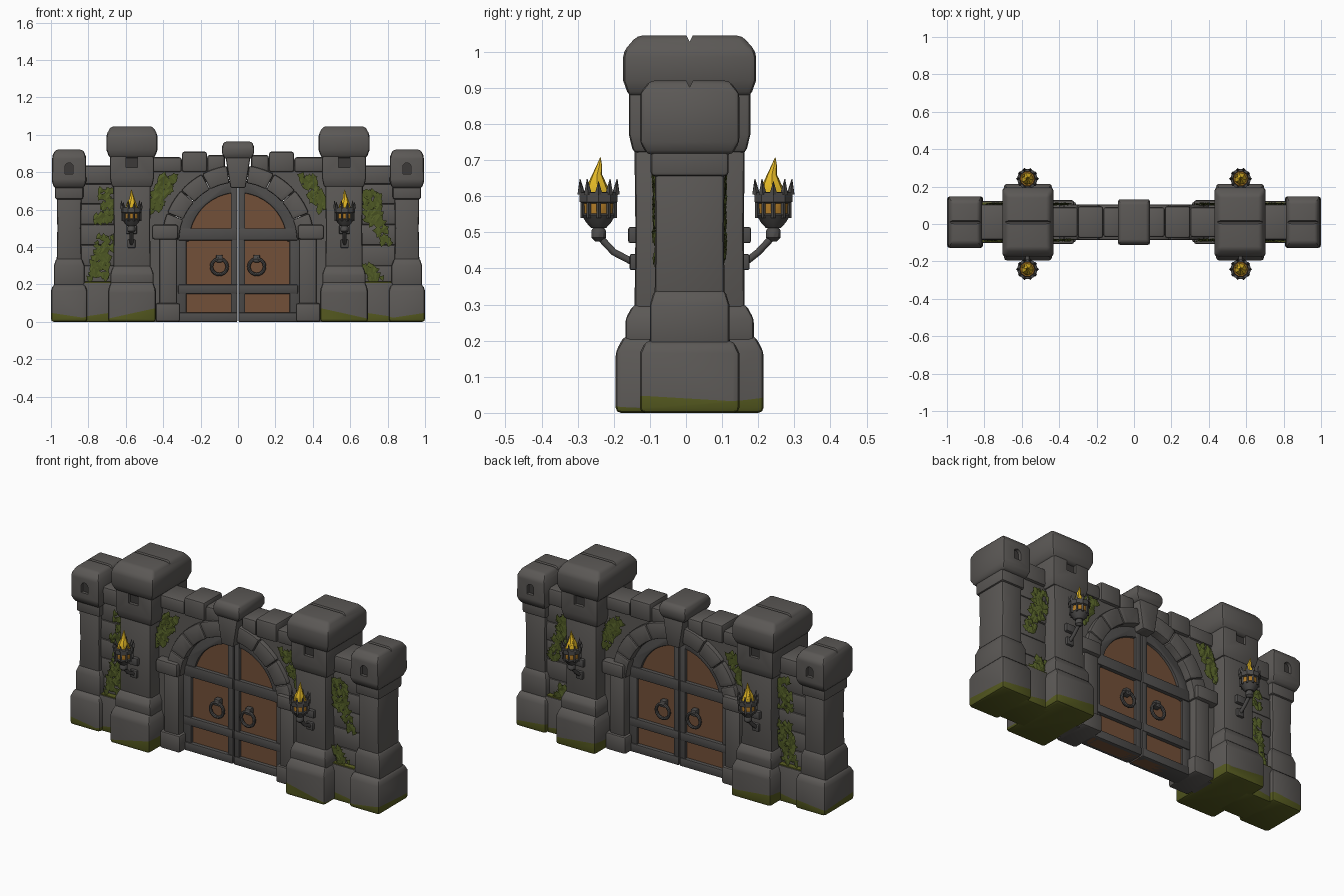
import bpy, bmesh, math, random
from mathutils import Vector

random.seed(4)
cube = bpy.data.objects.get("Cube")
if cube:
    bpy.data.objects.remove(cube, do_unlink=True)

CY = 0.01          # centre of the masonry in y
SPRING = 0.43      # height where the arch starts


def material(name, r, g, b):
    m = bpy.data.materials.new(name)
    m.use_nodes = True
    m.diffuse_color = (r, g, b, 1)
    bsdf = next(n for n in m.node_tree.nodes if n.type == 'BSDF_PRINCIPLED')
    bsdf.inputs["Base Color"].default_value = (r, g, b, 1)
    bsdf.inputs["Roughness"].default_value = 0.9
    return m


STONE = material("grey stone", .105, .098, .092)
DARK = material("shadowed stone", .045, .042, .04)
METAL = material("iron", .075, .072, .07)
WOOD = material("brown wood", .17, .08, .04)
MOSS = material("moss green", .09, .1, .014)
LEAF = material("ivy green", .085, .11, .02)
FLAME = material("flame yellow", .8, .5, .02)
EMBER = material("ember orange", .42, .19, .02)


def bake(ob):
    """Replace the mesh by its modified version."""
    dg = bpy.context.evaluated_depsgraph_get()
    me = bpy.data.meshes.new_from_object(ob.evaluated_get(dg))
    ob.modifiers.clear()
    ob.data = me


def finish(name, bm, mat, bevel=0, cutters=()):
    bmesh.ops.recalc_face_normals(bm, faces=bm.faces)
    me = bpy.data.meshes.new(name)
    bm.to_mesh(me)
    bm.free()
    me.materials.append(mat)
    ob = bpy.data.objects.new(name, me)
    bpy.context.collection.objects.link(ob)
    if bevel:
        mod = ob.modifiers.new("soft edges", 'BEVEL')
        mod.width, mod.segments = bevel, 2
        mod.limit_method, mod.angle_limit = 'ANGLE', math.radians(25)
    for c in cutters:
        mod = ob.modifiers.new("cut", 'BOOLEAN')
        mod.operation, mod.object, mod.solver = 'DIFFERENCE', c, 'EXACT'
    if ob.modifiers:
        bake(ob)
    for c in cutters:
        bpy.data.objects.remove(c, do_unlink=True)
    return ob


def loft(bm, rings):
    loops = [[bm.verts.new(p) for p in ring] for ring in rings]
    n = len(loops[0])
    for a, b in zip(loops, loops[1:]):
        for i in range(n):
            bm.faces.new((a[i], a[(i + 1) % n], b[(i + 1) % n], b[i]))
    bm.faces.new(loops[0])
    bm.faces.new(loops[-1])


def block(name, x, y, sections, mat=STONE, bevel=.012, cutters=()):
    """Box made of rectangular sections (z, half width, half depth)."""
    bm = bmesh.new()
    loft(bm, [[(x + i * hx, y + j * hy, z) for i, j in ((-1, -1), (1, -1), (1, 1), (-1, 1))]
              for z, hx, hy in sections])
    return finish(name, bm, mat, bevel, cutters)


def box(name, x0, x1, z0, z1, hy, mat=STONE, bevel=.01, y=CY):
    hx = abs(x1 - x0) / 2
    return block(name, (x0 + x1) / 2, y, [(z0, hx, hy), (z1, hx, hy)], mat, bevel)


def prism(name, pts, y0, y1, mat=STONE, bevel=.01):
    """Outline in x and z, extruded along y."""
    bm = bmesh.new()
    loft(bm, [[(x, y, z) for x, z in pts] for y in (y0, y1)])
    return finish(name, bm, mat, bevel)


def lathe(bm, rings, n=10):
    """Round sections (x, y, z, radius)."""
    loft(bm, [[(x + r * math.cos(math.tau * i / n), y + r * math.sin(math.tau * i / n), z)
               for i in range(n)] for x, y, z, r in rings])


def arc(r, a0, a1, n, x=0, z=SPRING):
    return [(x + r * math.cos(math.radians(a0 + (a1 - a0) * i / n)),
             z + r * math.sin(math.radians(a0 + (a1 - a0) * i / n))) for i in range(n + 1)]


def grow_moss(ob, planes):
    """Cut along sloping planes and colour what lies below any of them."""
    bm = bmesh.new()
    bm.from_mesh(ob.data)
    planes = [(Vector(p), Vector(n)) for p, n in planes]
    for p, n in planes:
        bmesh.ops.bisect_plane(bm, geom=bm.verts[:] + bm.edges[:] + bm.faces[:], plane_co=p, plane_no=n)
    for f in bm.faces:
        if any((f.calc_center_median() - p).dot(n) < 0 for p, n in planes):
            f.material_index = 1
    bm.to_mesh(ob.data)
    bm.free()
    ob.data.materials.append(MOSS)


def niche(x, face, w, z0, z1):
    """Arched window: returns the two cutters and adds the dark back plates."""
    pts = [(x - w, z0), (x + w, z0)] + arc(w, 0, 180, 8, x, z1 - w)
    for s in (-1, 1):
        back = CY + s * (face - .022)
        prism("window_back", pts, back, back + s * .004, DARK, 0)
    return [prism("window_cutter", pts, CY + s * (face - .02), CY + s * (face + .1), STONE, 0) for s in (-1, 1)]


def groove(x, z, size):
    pts = [(-size, z + size), (0, z - size), (size, z + size)]
    bm = bmesh.new()
    loft(bm, [[(x + i, CY + a, b) for a, b in pts] for i in (-.3, .3)])
    return finish("groove_cutter", bm, STONE)


for s in (-1, 1):
    # Tall towers beside the gate
    x = s * .567
    base = block("tower_base", x, CY, [(0, .128, .205), (.17, .128, .205), (.215, .112, .18)], bevel=.015)
    grow_moss(base, [((x, CY, .035), (s * .22, .05, 1)), ((x, CY, .03), (.1, -.12, 1))])
    block("tower_plinth", x, CY, [(.19, .115, .178), (.26, .115, .178), (.30, .1, .156)])
    block("tower_shaft", x, CY, [(.26, .1, .153), (.5, .097, .15), (.75, .101, .153)])
    block("tower_neck", x, CY, [(.72, .108, .156), (.77, .118, .168), (.93, .118, .168)],
          cutters=niche(x, .168, .031, .826, .912))
    block("tower_cap", x, CY, [(.875, .12, .168), (.92, .137, .184), (1.0, .137, .184), (1.045, .112, .145)],
          bevel=.015, cutters=[groove(x, 1.045, .018)])

    # Short end towers
    x = s * .903
    base = block("end_tower_base", x, CY, [(0, .097, .138), (.165, .097, .138), (.2, .085, .122)], bevel=.015)
    grow_moss(base, [((x, CY, .03), (s * .1, -.1, 1)), ((x, CY, .025), (-s * .15, .06, 1))])
    block("end_tower_plinth", x, CY, [(.18, .082, .11), (.3, .082, .11), (.34, .068, .098)])
    block("end_tower_shaft", x, CY, [(.3, .067, .097), (.5, .063, .095), (.7, .067, .097)])
    block("end_tower_neck", x, CY, [(.655, .076, .108), (.75, .076, .108)])
    block("end_tower_cap", x, CY, [(.715, .08, .118), (.75, .092, .138), (.885, .09, .138), (.92, .074, .11)],
          bevel=.013, cutters=niche(x, .138, .022, .79, .85) + [groove(x, .92, .018)])

    # Low wall between the towers, laid in courses
    foot = box("side_wall_foot", s * .65, s * .83, 0, .21, .112)
    grow_moss(foot, [((s * .74, CY, .04), (s * .15, 0, 1))])
    box("side_wall_moss", s * .67, s * .82, .205, .215, .106, MOSS, .003)
    for i in range(5):
        z = .19 + i * .11
        box("side_wall_course", s * .65, s * .85, z, z + .11, random.uniform(.074, .083), bevel=.008)
    box("side_wall_coping", s * .65, s * .83, .735, .835, .095, bevel=.015)

    # Gate wall with its arched opening
    prism("gate_wall", [(s * .49, 0), (s * .49, .83), (0, .83)]
          + [(s * px, pz) for px, pz in arc(.36, 90, 0, 16)] + [(s * .36, 0)], CY - .068, CY + .068, bevel=0)
    for x0, x1, top, hy in ((.3, .47, .88, .08), (.165, .3, .91, .086), (.07, .165, .892, .08)):
        box("gate_coping", s * x0, s * x1, .8, top, hy, bevel=.014)

    # Arch stones, imposts and jambs
    for i in range(4):
        a0, a1 = 2 + i * 20, 21.6 + i * 20
        pts = arc(.408, a0, a1, 5) + arc(.315, a1, a0, 5)
        prism("arch_stone", [(s * px, pz) for px, pz in pts], CY - .095, CY + .095, bevel=.009)
    box("arch_impost", s * .32, s * .46, .44, .52, .118, bevel=.014)
    box("gate_jamb", s * .325, s * .42, .08, .45, .095)
    box("gate_jamb_foot", s * .31, s * .44, 0, .1, .108, bevel=.012)

    # Door leaf: wooden panel framed and strapped with iron
    leaf = [(s * .005, 0), (s * .31, 0)] + [(s * px, pz) for px, pz in arc(.31, 0, 89, 12)]
    prism("door_panel", leaf, CY - .035, CY + .035, WOOD, 0)
    rim = arc(.325, 0, 89, 12) + arc(.26, 89, 0, 12)
    prism("door_arched_rim", [(s * px, pz) for px, pz in rim], CY - .05, CY + .05, METAL, .006)
    box("door_outer_stile", s * .275, s * .33, 0, SPRING + .01, .05, METAL, .006)
    box("door_inner_stile", s * .003, s * .038, 0, .72, .052, METAL, .006)
    for z0, z1 in ((0, .05), (.15, .2), (.435, .5)):
        box("door_strap", s * .003, s * .32, z0, z1, .056, METAL, .007)
    for t in (-1, 1):
        # Ring handle
        y = CY + t * .062
        bpy.ops.mesh.primitive_torus_add(location=(s * .1, y, .295), rotation=(math.pi / 2, 0, 0),
                                         major_radius=.042, minor_radius=.009,
                                         major_segments=20, minor_segments=8)
        ring = bpy.context.object
        ring.name = "door_ring"
        ring.data.materials.append(METAL)
        box("door_ring_mount", s * .1 - .018, s * .1 + .018, .318, .358, .018, METAL, .007, CY + t * .05)

        # Torch on the tower face
        x, y = s * .57, t * .242
        wall = CY + t * .152
        box("torch_lower_mount", x - .022, x + .022, .395, .44, .014, METAL, .006, wall)
        box("torch_upper_mount", x - .03, x + .03, .47, .515, .018, METAL, .006, wall)
        curve = bpy.data.curves.new("torch_arm", 'CURVE')
        curve.dimensions, curve.bevel_depth, curve.bevel_resolution = '3D', .011, 1
        curve.use_fill_caps = True
        path = curve.splines.new('POLY')
        path.points.add(2)
        for p, (py, pz) in zip(path.points, ((wall, .415), (t * .2, .445), (y, .49))):
            p.co = (x, py, pz, 1)
        curve.materials.append(METAL)
        bpy.context.collection.objects.link(bpy.data.objects.new("torch_arm", curve))
        bm = bmesh.new()
        lathe(bm, [(x, y, z, r) for z, r in ((.475, .01), (.485, .021), (.505, .021), (.518, .012))])
        lathe(bm, [(x, y, z, r) for z, r in ((.512, .022), (.527, .036), (.548, .05), (.552, .044))])
        lathe(bm, [(x, y, z, r) for z, r in ((.58, .046), (.584, .055), (.61, .056), (.612, .042), (.595, .04))])
        for i in range(10):
            a = math.tau * i / 10
            c, d = math.cos(a), math.sin(a)
            lathe(bm, [(x + .05 * c, y + .05 * d, .605, .011),
                       (x + .054 * c, y + .054 * d, .64 + .008 * (i % 2), .001)], 4)
            lathe(bm, [(x + .047 * c, y + .047 * d, z, .006) for z in (.54, .59)], 4)
        finish("torch_basket", bm, METAL)
        bm = bmesh.new()
        lathe(bm, [(x, y, .54, .04), (x, y, .58, .044), (x, y, .602, .038)])
        finish("torch_embers", bm, EMBER)
        bm = bmesh.new()
        lathe(bm, [(x, y, .575, .026), (x, y, .61, .033), (x, y - .004, .635, .026),
                   (x + .003, y - .004, .66, .014), (x, y + .002, .685, .008), (x, y + .005, .707, .001)], 7)
        lathe(bm, [(x - .017, y + .01, .6, .014), (x - .02, y + .014, .625, .011), (x - .017, y + .014, .65, .001)], 5)
        finish("torch_flame", bm, FLAME)

        # Ivy strands: start x, z, end x, z, spread, leaves
        strands = [(.37, .775, .45, .6, .038, 75)]
        strands += ([(.70, .71, .72, .54, .04, 45), (.70, .46, .75, .23, .05, 80)] if s < 0 else
                    [(.70, .70, .74, .52, .05, 70), (.76, .52, .79, .42, .03, 25), (.70, .30, .74, .22, .035, 30)])
        bm = bmesh.new()
        for x0, z0, x1, z1, spread, count in strands:
            for i in range(count):
                f = random.random()
                c = Vector((s * (x0 + (x1 - x0) * f + random.uniform(-spread, spread)),
                            CY + t * random.uniform(.088, .1), z0 + (z1 - z0) * f + random.uniform(-.015, .015)))
                a, size = random.uniform(-.9, .9), random.uniform(.026, .04)
                down, side = Vector((math.sin(a), 0, -math.cos(a))), Vector((math.cos(a), 0, math.sin(a)))
                out = Vector((0, t, 0))
                v = [bm.verts.new(c + size * (side * p + down * q + out * o)) for p, q, o in
                     ((0, -.3, .15), (.5, -.4, 0), (.4, .2, 0), (0, .7, .05), (-.4, .2, 0), (-.5, -.4, 0))]
                bm.faces.new((v[0], v[1], v[2], v[3]))
                bm.faces.new((v[0], v[3], v[4], v[5]))
        finish("ivy", bm, LEAF)

# Keystone with a wider head
prism("keystone", [(-.04, .715), (.04, .715), (.068, .89), (-.068, .89)], CY - .112, CY + .112, bevel=.01)
block("keystone_head", 0, CY, [(.87, .07, .112), (.9, .086, .122), (.935, .086, .122), (.963, .075, .105)])

# Smooth the soft edges, keep the sharp ones
bpy.ops.object.select_all(action='DESELECT')
for ob in bpy.context.scene.objects:
    if ob.type == 'MESH' and ob.data.materials and ob.data.materials[0] != LEAF:
        ob.select_set(True)
        bpy.context.view_layer.objects.active = ob
bpy.ops.object.shade_smooth_by_angle(angle=math.radians(35))
